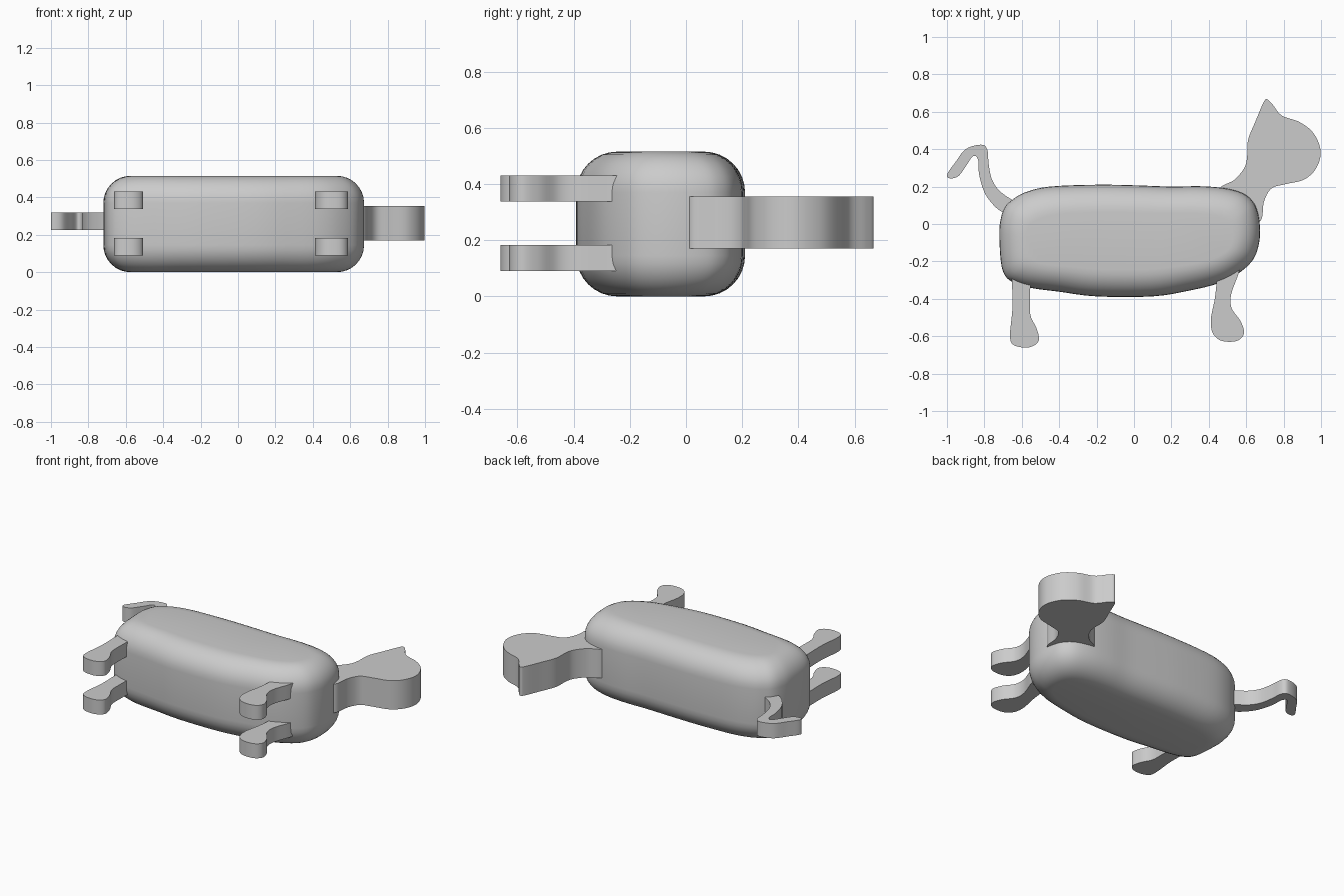
import bpy, math

if "Cube" in bpy.data.objects:
    bpy.data.objects.remove(bpy.data.objects["Cube"])


def smooth_loop(pts, steps=6):
    """Closed Catmull-Rom loop through the points."""
    out, n = [], len(pts)
    for i in range(n):
        a, b, c, d = (pts[(i + k) % n] for k in (-1, 0, 1, 2))
        for s in range(steps):
            t = s / steps
            out.append(tuple(0.5 * (2 * b[k] + (c[k] - a[k]) * t
                       + (2 * a[k] - 5 * b[k] + 4 * c[k] - d[k]) * t * t
                       + (3 * b[k] - a[k] - 3 * c[k] + d[k]) * t ** 3) for k in (0, 1)))
    return out


def loft(name, layers, angle):
    """Stack equal-sized rings (list of 3D loops) and cap both ends."""
    n = len(layers[0])
    verts = [v for ring in layers for v in ring]
    faces = []
    for r in range(len(layers) - 1):
        for i in range(n):
            j = (i + 1) % n
            faces.append((r * n + i, r * n + j, r * n + n + j, r * n + n + i))
    faces.append(tuple(reversed(range(n))))
    faces.append(tuple(range(len(verts) - n, len(verts))))
    me = bpy.data.meshes.new(name)
    me.from_pydata(verts, [], faces)
    ob = bpy.data.objects.new(name, me)
    bpy.context.collection.objects.link(ob)
    bpy.ops.object.select_all(action='DESELECT')
    ob.select_set(True)
    bpy.context.view_layer.objects.active = ob
    bpy.ops.object.shade_smooth_by_angle(angle=math.radians(angle))
    return ob


def slab(name, pts, z0, z1):
    loop = smooth_loop(pts[::-1])       # profiles are listed clockwise
    return loft(name, [[(x, y, z) for x, y in loop] for z in (z0, z1)], 35)


# Body: rounded outline, edges rolled over at bottom and top
outline = [(-.72, -.05), (-.712, .03), (-.69, .09), (-.65, .13), (-.58, .17), (-.45, .2),
           (-.2, .21), (0, .207), (.2, .2), (.35, .202), (.48, .192), (.58, .165),
           (.635, .12), (.662, .06), (.674, -.03), (.665, -.12), (.63, -.2), (.55, -.27),
           (.45, -.318), (.3, -.355), (.1, -.387), (-.2, -.387), (-.4, -.362),
           (-.55, -.342), (-.64, -.315), (-.69, -.275), (-.712, -.2)]
loop = smooth_loop(outline[::-1], 4)
H, R, CX, CY, N = .515, .145, -.023, -.09, 8
steps = [(R * (1 - math.sin(a)), R * (1 - math.cos(a)))
         for a in (math.pi / 2 * i / N for i in range(N + 1))]
rings = [(d, z) for d, z in steps] + [(d, H - z) for d, z in reversed(steps)]
loft("body", [[(CX + (x - CX) * (1 - d / .697), CY + (y - CY) * (1 - d / .298), z)
               for x, y in loop] for d, z in rings], 40)

# Neck and head
slab("head", [(.45, .1), (.46, .192), (.535, .235), (.59, .3), (.605, .36), (.61, .45),
              (.65, .55), (.69, .645), (.71, .667), (.74, .64), (.79, .58), (.885, .545),
              (.96, .485), (.998, .39), (.975, .3), (.91, .238), (.81, .213), (.735, .19),
              (.695, .12), (.678, .02), (.6, 0)], .17, .355)

# Curled tail
slab("tail", [(-.6, .1), (-.65, .128), (-.72, .178), (-.76, .24), (-.777, .32), (-.785, .4),
              (-.82, .424), (-.9, .4), (-.955, .33), (-.997, .27), (-.99, .245), (-.94, .255),
              (-.895, .315), (-.86, .363), (-.834, .345), (-.828, .265), (-.8, .17),
              (-.75, .1), (-.695, .06), (-.6, .03)], .225, .32)

# Two pairs of legs
back = [(-.65, -.2), (-.652, -.3), (-.65, -.45), (-.663, -.6), (-.64, -.649), (-.56, -.659),
        (-.51, -.625), (-.52, -.56), (-.553, -.49), (-.556, -.4), (-.553, -.3), (-.55, -.2)]
front = [(.45, -.2), (.443, -.3), (.432, -.4), (.411, -.51), (.422, -.585), (.47, -.625),
         (.55, -.625), (.588, -.585), (.57, -.52), (.522, -.45), (.52, -.375), (.56, -.26),
         (.56, -.2)]
for side, z0 in (("right", .09), ("left", .337)):
    slab("back_leg_" + side, back, z0, z0 + .093)
    slab("front_leg_" + side, front, z0, z0 + .093)
